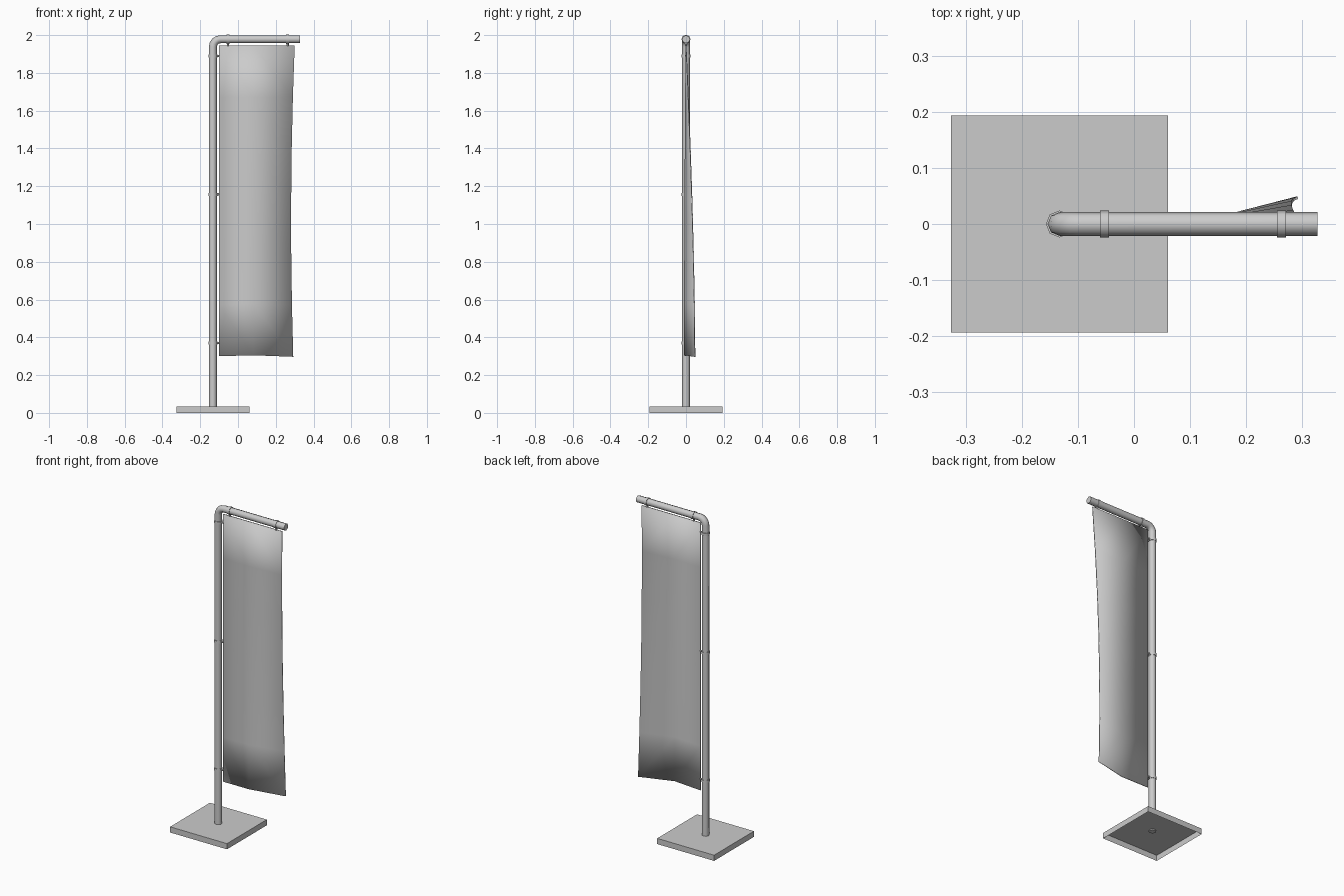
import bpy, bmesh, math
from mathutils import Vector

cube = bpy.data.objects.get("Cube")
if cube:
    bpy.data.objects.remove(cube)

grey = bpy.data.materials.new("plain_grey")
grey.use_nodes = True
grey.diffuse_color = (0.6, 0.6, 0.6, 1)
grey.node_tree.nodes["Principled BSDF"].inputs["Base Color"].default_value = (0.6, 0.6, 0.6, 1)

POLE_X, ARM_Z, R = -0.133, 1.978, 0.021


def add_object(name, bm, smooth=None):
    bmesh.ops.recalc_face_normals(bm, faces=bm.faces)
    me = bpy.data.meshes.new(name)
    bm.to_mesh(me)
    bm.free()
    me.materials.append(grey)
    ob = bpy.data.objects.new(name, me)
    bpy.context.collection.objects.link(ob)
    if smooth:
        bpy.ops.object.select_all(action="DESELECT")
        ob.select_set(True)
        bpy.context.view_layer.objects.active = ob
        bpy.ops.object.shade_smooth_by_angle(angle=math.radians(smooth))
    return ob


def tube(name, path, radius, sides):
    """Sweep a regular section along a path lying in the XZ plane."""
    bm = bmesh.new()
    pts = [Vector((x, 0, z)) for x, z in path]
    dirs = [(b - a).normalized() for a, b in zip(pts, pts[1:])]
    side = Vector((0, 1, 0))
    rings = []
    for i, p in enumerate(pts):
        t = (dirs[max(i - 1, 0)] + dirs[min(i, len(dirs) - 1)]).normalized()
        n = t.cross(side)
        angles = [math.tau * k / sides for k in range(sides)]
        rings.append([bm.verts.new(p + radius * (n * math.cos(a) + side * math.sin(a)))
                      for a in angles])
    for a, b in zip(rings, rings[1:]):
        for k in range(sides):
            j = (k + 1) % sides
            bm.faces.new((a[k], a[j], b[j], b[k]))
    bm.faces.new(rings[0])
    bm.faces.new(rings[-1])
    return add_object(name, bm, 50)


# Base: hollow tray, open underneath
bm = bmesh.new()
bmesh.ops.create_cube(bm, size=1)
bmesh.ops.scale(bm, vec=(0.387, 0.387, 0.035), verts=bm.verts)
bmesh.ops.translate(bm, vec=(POLE_X, 0, 0.0175), verts=bm.verts)
bm.normal_update()
bmesh.ops.delete(bm, geom=[f for f in bm.faces if f.normal.z < -0.5], context="FACES_ONLY")
add_object("base", bm)

# Pole with a rounded bend into the top arm
BEND = 0.04
bend = [(POLE_X + BEND * (1 - math.cos(a)), ARM_Z - BEND * (1 - math.sin(a)))
        for a in (math.pi / 2 * i / 4 for i in range(5))]
tube("pole_and_arm", [(POLE_X, 0.03)] + bend + [(0.327, ARM_Z)], R, 8)

# Clamps and short links holding the banner
for i, z in enumerate((0.37, 1.157, 1.89)):
    tube(f"pole_clamp_{i}", [(POLE_X, z - 0.008), (POLE_X, z + 0.008)], 0.024, 8)
    tube(f"pole_link_{i}", [(POLE_X + R, z), (-0.098, z)], 0.006, 6)
for i, x in enumerate((-0.053, 0.263)):
    tube(f"arm_clamp_{i}", [(x - 0.008, ARM_Z), (x + 0.008, ARM_Z)], 0.024, 8)
    tube(f"arm_link_{i}", [(x, ARM_Z - R), (x, 1.943)], 0.006, 6)

# Banner: flat at the top, its free edge swinging back towards the bottom
TOP, BOTTOM, ROWS = 1.945, 0.30, 6
bm = bmesh.new()
grid = []
for r in range(ROWS + 1):
    t = r / ROWS
    swing = 1 - (1 - t) ** 1.6
    free_x = 0.30 - 0.06 * t * (1 - t) - 0.008 * t
    z = TOP + (BOTTOM - TOP) * t
    row = [(-0.10, 0, z), (0.08, -0.008 * swing, z + 0.005 * t), (free_x, 0.047 * swing, z - 0.003 * t)]
    grid.append([bm.verts.new(p) for p in row])
for a, b in zip(grid, grid[1:]):
    for k in range(2):
        bm.faces.new((a[k], a[k + 1], b[k + 1], b[k]))
banner = add_object("banner", bm, 40)
solid = banner.modifiers.new("thickness", "SOLIDIFY")
solid.thickness = 0.005
solid.offset = 0
